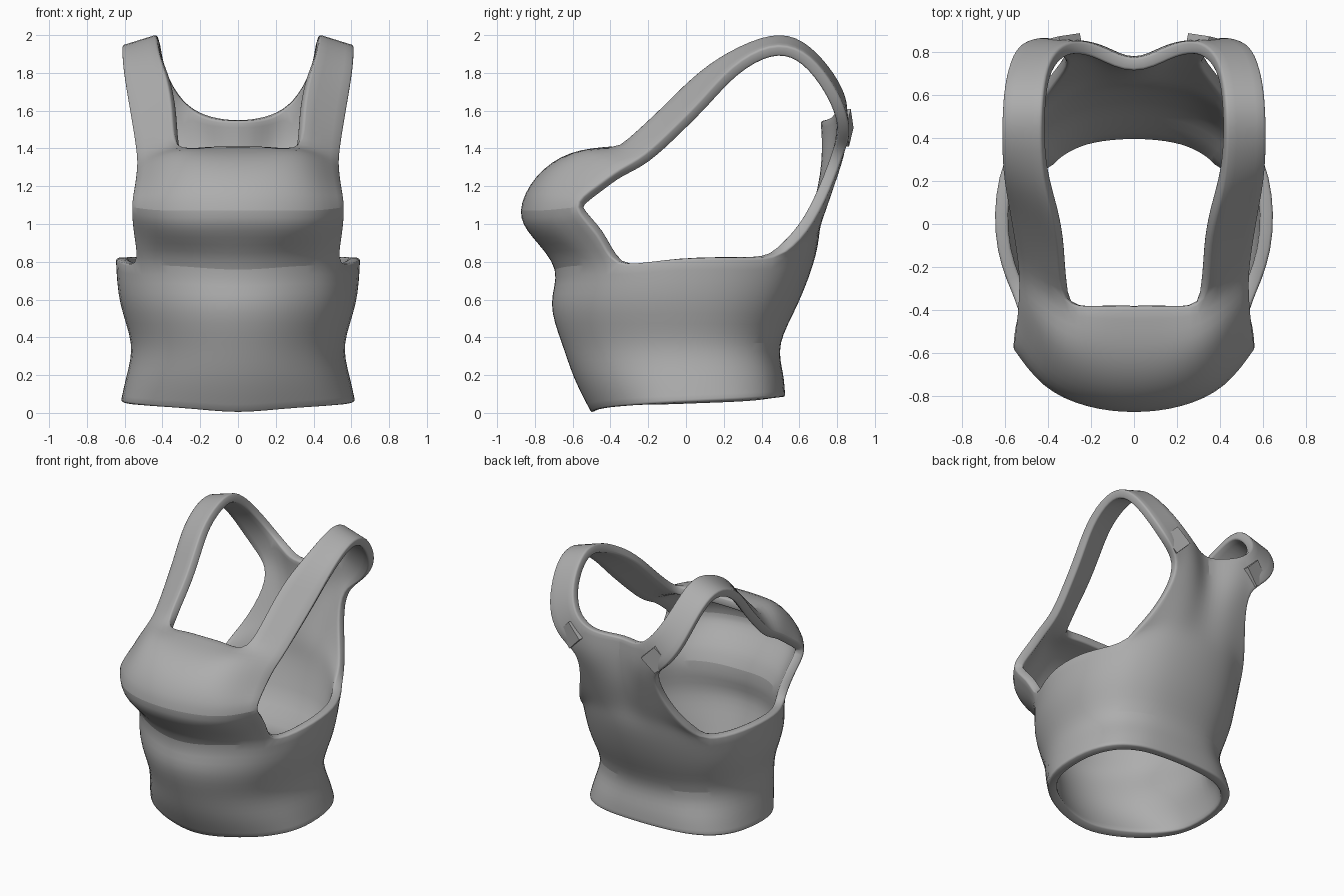
import bpy, bmesh, math
from mathutils import Vector, Matrix

if "Cube" in bpy.data.objects:
    bpy.data.objects.remove(bpy.data.objects["Cube"], do_unlink=True)

grey = bpy.data.materials.new("cloth_grey")
grey.use_nodes = True
COLOUR = (0.42, 0.42, 0.42, 1)
grey.diffuse_color = COLOUR
grey.node_tree.nodes["Principled BSDF"].inputs["Base Color"].default_value = COLOUR

bm = bmesh.new()


def patch(rows):
    """Join rows of points into a strip of quads, on both sides of the body."""
    for side in (1, -1):
        grid = [[bm.verts.new((side * p[0], p[1], p[2])) for p in row] for row in rows]
        for a, b in zip(grid, grid[1:]):
            for i in range(len(a) - 1):
                bm.faces.new((a[i], a[i + 1], b[i + 1], b[i]))


# Waist tube: half rings from centre front to centre back, squarer behind
ANGLES = [0, 20, 40, 58, 80, 105, 130, 147, 163, 180]


def ring(z, width, front, back, rise, square):
    pts = []
    for deg in ANGLES:
        t = math.radians(deg)
        power = 1 if deg < 90 else square
        depth = front if deg < 90 else back
        pts.append((width * abs(math.sin(t)) ** power if deg < 180 else 0,
                    depth * abs(math.cos(t)) ** power,
                    z + rise * math.sin(t / 2)))
    return pts


tube = [ring(0.0, 0.62, -0.5, 0.525, 0.085, 0.7),
        ring(0.18, 0.59, -0.59, 0.515, 0.03, 0.75),
        ring(0.37, 0.565, -0.655, 0.5, 0, 0.83),
        ring(0.58, 0.625, -0.715, 0.595, 0, 0.85),
        ring(0.755, 0.645, -0.69, 0.69, 0.085, 0.85)]
patch(tube)

# Front panel over the chest, up to the straight neckline
front = [tube[-1][:4],
         [(0, -.81, .93), (.21, -.785, .93), (.41, -.67, .93), (.555, -.46, .94)],
         [(0, -.875, 1.07), (.22, -.845, 1.07), (.42, -.75, 1.07), (.565, -.58, 1.09)],
         [(0, -.79, 1.25), (.2, -.77, 1.25), (.39, -.68, 1.24), (.55, -.47, 1.2)],
         [(0, -.61, 1.375), (.18, -.6, 1.375), (.36, -.52, 1.38), (.54, -.35, 1.29)],
         [(0, -.385, 1.41), (.17, -.38, 1.41), (.32, -.35, 1.42), (.54, -.22, 1.37)]]
patch(front)

# Back panel, narrowed between the armholes
back = [tube[-1][6:],
        [(.43, .64, .96), (.28, .7, 1.0), (.15, .715, 1.0), (0, .71, 1.0)],
        [(.34, .76, 1.18), (.24, .78, 1.2), (.13, .78, 1.2), (0, .76, 1.2)],
        [(.33, .83, 1.36), (.24, .845, 1.4), (.13, .825, 1.4), (0, .775, 1.4)],
        [(.42, .865, 1.47), (.25, .85, 1.62), (.14, .82, 1.57), (0, .77, 1.55)]]
patch(back)

# Shoulder straps as pairs of neck edge and arm edge
strap = [front[-1][2:],
         [(.35, -.15, 1.6), (.56, -.07, 1.51)],
         [(.38, .03, 1.775), (.585, .08, 1.66)],
         [(.42, .22, 1.91), (.61, .24, 1.83)],
         [(.43, .45, 2.0), (.615, .44, 1.94)],
         [(.42, .62, 1.965), (.605, .62, 1.91)],
         [(.39, .755, 1.835), (.575, .755, 1.77)],
         [(.33, .83, 1.71), (.52, .84, 1.61)],
         [back[-1][1], back[-1][0]]]
patch(strap)

# Weld the pieces and face them outward
bmesh.ops.remove_doubles(bm, verts=bm.verts, dist=0.002)
bmesh.ops.recalc_face_normals(bm, faces=bm.faces)
bm.normal_update()
if min(bm.faces, key=lambda f: f.calc_center_median().y).normal.y > 0:
    bmesh.ops.reverse_faces(bm, faces=bm.faces)
mesh = bpy.data.meshes.new("top_garment")
bm.to_mesh(mesh)
bm.free()
top = bpy.data.objects.new("top_garment", mesh)
bpy.context.collection.objects.link(top)
mesh.materials.append(grey)

# The cloth is padded at the small of the back
padding = top.vertex_groups.new(name="padding")
for v in mesh.vertices:
    padded = v.co.y > 0.2 and 0.3 < v.co.z < 0.5
    padding.add([v.index], 1.0 if padded else 0.55, 'REPLACE')

# Smooth the cage, then shift it so the smooth surface passes through the points
top.modifiers.new("smooth", "SUBSURF").levels = 2
top.modifiers["smooth"].render_levels = 2
goal = [v.co.copy() for v in mesh.vertices]
for _ in range(2):
    bpy.context.view_layer.update()
    shown = top.evaluated_get(bpy.context.evaluated_depsgraph_get()).data
    shift = [g - shown.vertices[i].co for i, g in enumerate(goal)]
    for v, s in zip(mesh.vertices, shift):
        v.co += s
    mesh.update()
    top.update_tag()

# Cloth thickness, with softly rounded rims
cloth = top.modifiers.new("thickness", "SOLIDIFY")
cloth.thickness = 0.11
cloth.offset = -1
cloth.vertex_group = "padding"
rim = top.modifiers.new("rim", "BEVEL")
rim.width = 0.012
rim.segments = 2
rim.angle_limit = math.radians(50)


# Flat tabs sunk into the cloth where the straps meet the back
def tab(name, side):
    bpy.ops.mesh.primitive_cube_add(size=1)
    ob = bpy.context.object
    ob.name = name
    out = Vector((side * 0.2, 1, -0.05)).normalized()
    ob.matrix_world = (Matrix.Translation((side * 0.345, 0.848, 1.51))
                       @ out.to_track_quat('Z', 'Y').to_matrix().to_4x4()
                       @ Matrix.Rotation(math.radians(45), 4, 'Z')
                       @ Matrix.Diagonal((0.14, 0.14, 0.04, 1)))
    ob.data.materials.append(grey)


tab("left_strap_tab", 1)
tab("right_strap_tab", -1)

bpy.ops.object.select_all(action='DESELECT')
top.select_set(True)
bpy.context.view_layer.objects.active = top
bpy.ops.object.shade_smooth_by_angle(angle=math.radians(50))
